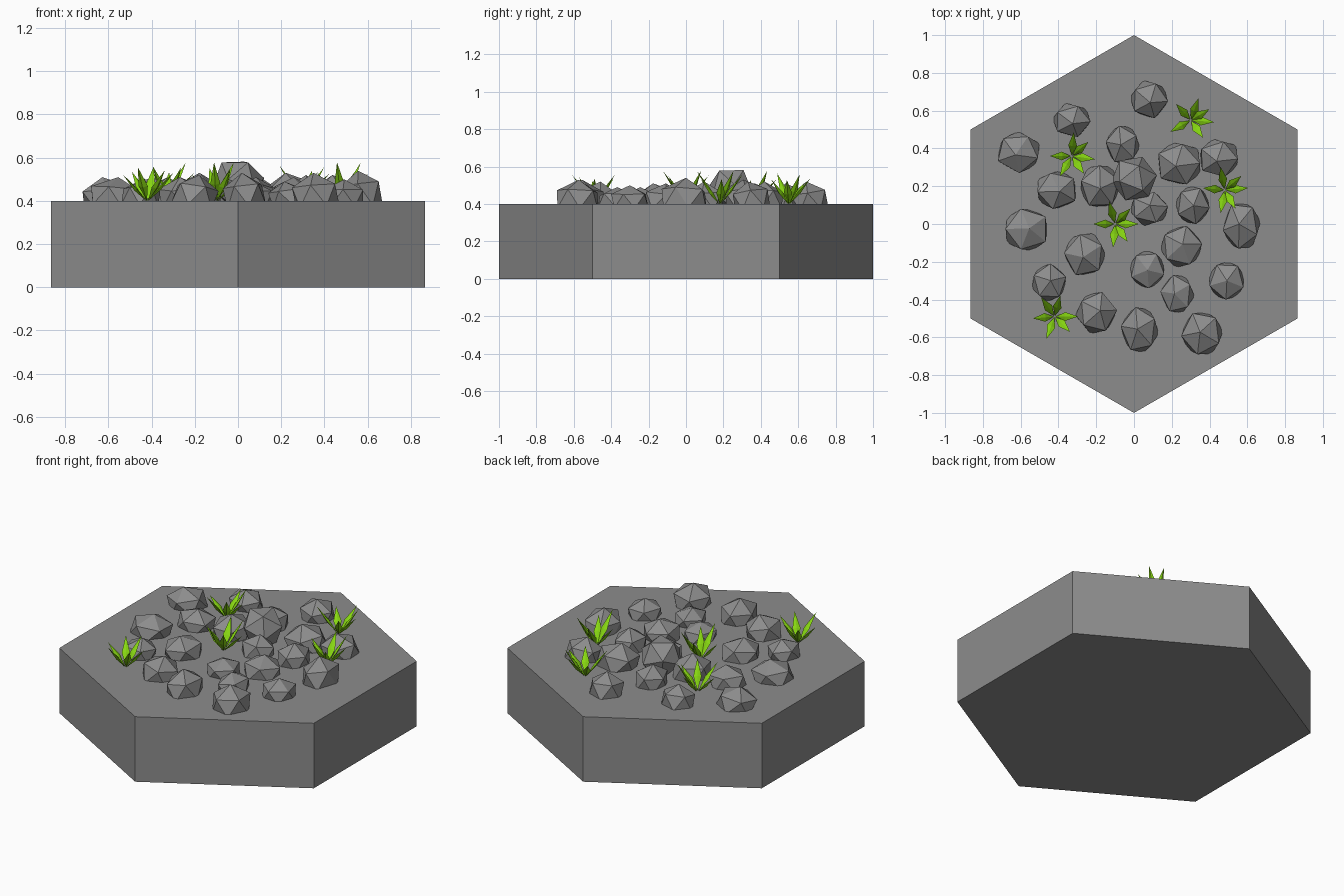
import bpy, bmesh, random
from math import sin, cos, radians, pi
from mathutils import Vector, Matrix, Euler

if "Cube" in bpy.data.objects:
    bpy.data.objects.remove(bpy.data.objects["Cube"])
random.seed(4)
GROUND = 0.4


def make_material(name, rgb):
    mat = bpy.data.materials.new(name)
    mat.use_nodes = True
    colour = (*rgb, 1)
    mat.diffuse_color = colour
    shader = next(n for n in mat.node_tree.nodes if n.type == 'BSDF_PRINCIPLED')
    shader.inputs["Base Color"].default_value = colour
    shader.inputs["Roughness"].default_value = 0.9
    return mat


def finish(bm, name, mat):
    bmesh.ops.recalc_face_normals(bm, faces=bm.faces[:])
    mesh = bpy.data.meshes.new(name)
    bm.to_mesh(mesh)
    bm.free()
    mesh.materials.append(mat)
    obj = bpy.data.objects.new(name, mesh)
    bpy.context.scene.collection.objects.link(obj)
    return obj


stone = make_material("stone grey", (0.265, 0.265, 0.265))
leaf = make_material("leaf green", (0.25, 0.7, 0.006))

# Hexagonal slab with a corner at the front and back
bm = bmesh.new()
corners = [bm.verts.new((sin(i * pi / 3), cos(i * pi / 3), 0)) for i in range(6)]
bottom = bm.faces.new(corners)
extruded = bmesh.ops.extrude_face_region(bm, geom=[bottom], use_keep_orig=True)
top = [v for v in extruded["geom"] if isinstance(v, bmesh.types.BMVert)]
bmesh.ops.translate(bm, verts=top, vec=(0, 0, GROUND))
finish(bm, "hexagon_slab", stone)

# Rocks: x, y, half width, half depth, height above the slab
rocks = [
    (.08, .66, .10, .10, .12), (-.33, .55, .10, .09, .11), (-.61, .38, .11, .11, .11),
    (-.06, .42, .09, .10, .12), (.24, .32, .11, .11, .13), (.45, .35, .10, .10, .12),
    (-.41, .18, .10, .10, .11), (-.18, .20, .10, .11, .13), (.08, .08, .10, .09, .11),
    (.31, .10, .09, .10, .12), (.57, -.01, .10, .12, .14), (-.57, -.03, .11, .11, .11),
    (-.26, -.16, .11, .11, .11), (.25, -.12, .11, .11, .11), (.07, -.24, .09, .10, .09),
    (-.45, -.31, .09, .10, .10), (.23, -.37, .09, .10, .09), (.49, -.30, .09, .10, .10),
    (-.20, -.47, .11, .11, .12), (.03, -.56, .10, .12, .13), (.36, -.58, .11, .11, .13),
]


def add_rock(name, x, y, width, depth, height, tilt):
    bm = bmesh.new()
    bmesh.ops.create_icosphere(bm, subdivisions=1, radius=1)
    turn = Euler((random.uniform(-tilt, tilt), random.uniform(-tilt, tilt),
                  random.uniform(0, 2 * pi))).to_matrix().to_4x4()
    bm.transform(turn)
    # Stretch so the rock fills its measured footprint, partly sunk in the slab
    reach = [max(abs(v.co[i]) for v in bm.verts) for i in range(3)]
    rise = height * 0.85
    size = Matrix.Diagonal((width / reach[0], depth / reach[1], rise / reach[2], 1))
    bm.transform(Matrix.Translation((x, y, GROUND + height - rise)) @ size)
    finish(bm, name, stone)


for i, rock in enumerate(rocks):
    add_rock(f"rock_{i + 1}", *rock, tilt=0.18)

# Larger upturned rock near the middle
bm = bmesh.new()
bmesh.ops.create_icosphere(bm, subdivisions=1, radius=0.125)
bm.transform(Euler((0, 0.62, 1.2)).to_matrix().to_4x4())
bm.transform(Matrix.Translation((0, 0.24, 0.48)))
finish(bm, "raised_rock", stone)


def add_blade(bm, direction, reach, height):
    # Folded spindle: pointed at both ends, widest below the middle
    out = Vector((cos(direction), sin(direction), 0))
    side = Vector((-out.y, out.x, 0))
    along = out * reach + Vector((0, 0, height))
    under = along.cross(side).normalized()
    if under.z > 0:
        under.negate()
    root = bm.verts.new(out * 0.005)
    tip = bm.verts.new(along)
    mid = along * 0.45
    ring = [bm.verts.new(mid + offset) for offset in (
        side * 0.023, under * 0.011, side * -0.023, under * -0.006)]
    for a, b in zip(ring, ring[1:] + ring[:1]):
        bm.faces.new((root, a, b))
        bm.faces.new((tip, b, a))


# Grass tufts: centre, then the heading of each blade in degrees
tufts = [
    (-.33, .36, (-8, 40, 85, 180, 240, 305)),
    (.30, .55, (-5, 30, 70, 132, 210, 305)),
    (.48, .18, (5, 40, 100, 175, 260, 300)),
    (-.10, .0, (0, 45, 105, 180, 265, 305)),
    (-.42, -.49, (0, 75, 125, 185, 250, 315)),
]
for i, (x, y, headings) in enumerate(tufts):
    bm = bmesh.new()
    for k, heading in enumerate(headings):
        reach = 0.115 if k % 2 else 0.125
        height = (0.13, 0.17, 0.15)[k % 3] + random.uniform(-.02, .01)
        add_blade(bm, radians(heading), reach, height)
    tuft = finish(bm, f"grass_tuft_{i + 1}", leaf)
    tuft.location = (x, y, GROUND)
